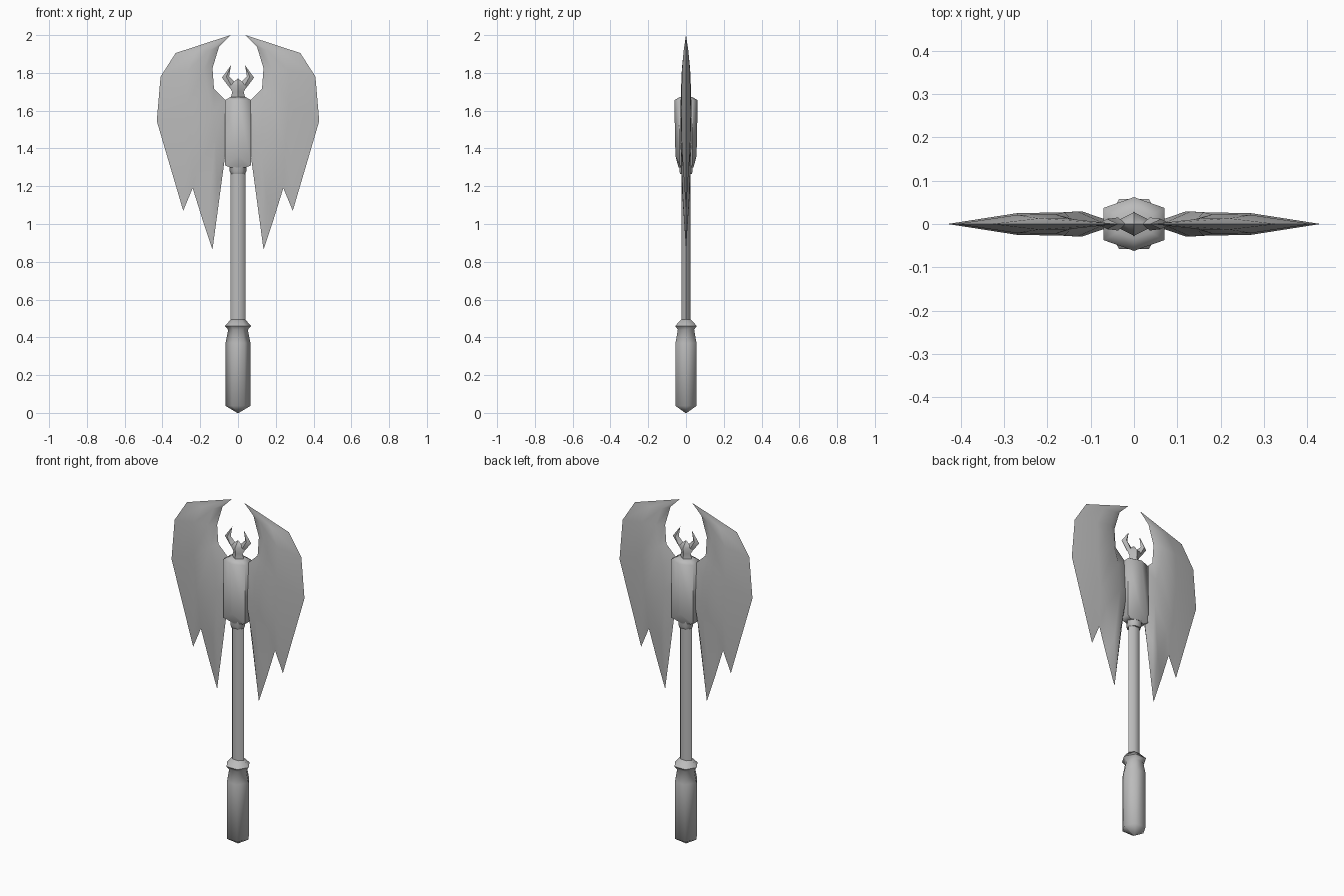
import bpy, bmesh, math
from mathutils import Vector

cube = bpy.data.objects.get("Cube")
if cube:
    bpy.data.objects.remove(cube, do_unlink=True)

steel = bpy.data.materials.new("steel_grey")
steel.use_nodes = True
colour = (0.5, 0.5, 0.5, 1)
steel.diffuse_color = colour
steel.node_tree.nodes["Principled BSDF"].inputs["Base Color"].default_value = colour


def finish(name, bm, angle=65):
    bmesh.ops.remove_doubles(bm, verts=bm.verts, dist=0.0005)
    bmesh.ops.recalc_face_normals(bm, faces=bm.faces)
    mesh = bpy.data.meshes.new(name)
    bm.to_mesh(mesh)
    bm.free()
    mesh.materials.append(steel)
    ob = bpy.data.objects.new(name, mesh)
    bpy.context.collection.objects.link(ob)
    bpy.ops.object.select_all(action='DESELECT')
    ob.select_set(True)
    bpy.context.view_layer.objects.active = ob
    bpy.ops.object.shade_smooth_by_angle(angle=math.radians(angle))
    return ob


def skin(bm, rings, closed):
    """Bridge successive rows of points with quads."""
    rows = [[bm.verts.new(p) for p in ring] for ring in rings]
    n = len(rows[0])
    for a, b in zip(rows, rows[1:]):
        for i in range(n if closed else n - 1):
            j = (i + 1) % n
            bm.faces.new((a[i], a[j], b[j], b[i]))
    return rows


def hex_column(name, profile):
    """Six-sided turned part from (z, x radius, y radius) steps."""
    bm = bmesh.new()
    rings = [[(rx * math.cos(k * math.pi / 3), ry * math.sin(k * math.pi / 3), z)
              for k in range(6)] for z, rx, ry in profile]
    rows = skin(bm, rings, True)
    bm.faces.new(rows[0])
    bm.faces.new(rows[-1])
    return finish(name, bm)


def thin_plate(name, rows, side):
    """Sharp-edged plate from rows of (x, z, half thickness), same front and back."""
    bm = bmesh.new()
    for face in (-1, 1):
        skin(bm, [[(side * x, face * t, z) for x, z, t in row] for row in rows], False)
    return finish(name, bm)


# Handle: grip with pommel and flared guard, then the flattened shaft
hex_column("grip", [(0, .004, .004), (.037, .066, .064), (.37, .066, .064),
                    (.44, .052, .05), (.46, .069, .066), (.495, .038, .03)])
hex_column("shaft", [(.47, .039, .027), (1.29, .039, .027)])
hex_column("collar", [(1.265, .038, .036), (1.28, .045, .041), (1.33, .045, .041)])

# Hub: block with a ridge down the front and back
bm = bmesh.new()
rings = []
for z, rx, ry, lift in ((1.3, .045, .04, 0), (1.312, .07, .056, .048),
                        (1.655, .07, .062, 0), (1.672, .04, .034, 0)):
    rings.append([(x * rx, y * ry, z + (lift if x == 0 else 0))
                  for x, y in ((0, 1), (1, .6), (1, -.6), (0, -1), (-1, -.6), (-1, .6))])
rows = skin(bm, rings, True)
bm.faces.new(rows[0])
bm.faces.new(rows[-1])
finish("hub", bm)

# Wing blade: inner edge, two ridge points and outer edge, top to bottom
top_tip, low_tip = (.04, 2.0, 0), (.135, .865, 0)
blade = [
    [top_tip] * 4,
    [(.10, 1.94, 0), (.15, 1.92, .012), (.22, 1.915, .013), (.33, 1.905, 0)],
    [(.135, 1.825, 0), (.18, 1.82, .022), (.27, 1.81, .021), (.41, 1.78, 0)],
    [(.127, 1.715, 0), (.16, 1.70, .027), (.27, 1.62, .025), (.43, 1.545, 0)],
    [(.065, 1.655, 0), (.13, 1.60, .029), (.25, 1.40, .022), (.29, 1.07, 0)],
    [(.05, 1.48, .005), (.12, 1.45, .029), (.21, 1.32, .02), (.24, 1.19, 0)],
    [(.075, 1.31, 0), (.11, 1.22, .024), (.15, 1.15, .018), (.19, 1.03, 0)],
    [low_tip] * 4,
]

# Crest on top of the hub: half of the neck and head, and one curved horn
crest = [
    [(0, 1.66, .03), (.04, 1.66, 0)],
    [(0, 1.70, .023), (.03, 1.70, 0)],
    [(0, 1.735, .027), (.055, 1.74, 0)],
    [(0, 1.77, 0), (.02, 1.755, 0)],
]
horn = [
    [(.02, 1.755, 0), (.036, 1.735, .015), (.045, 1.722, 0)],
    [(.047, 1.782, 0), (.062, 1.78, .012), (.085, 1.775, 0)],
    [(.037, 1.84, 0)] * 3,
]
for label, side in (("left", 1), ("right", -1)):
    thin_plate(label + "_blade", blade, side)
    thin_plate(label + "_crest", crest, side)
    thin_plate(label + "_horn", horn, side)
